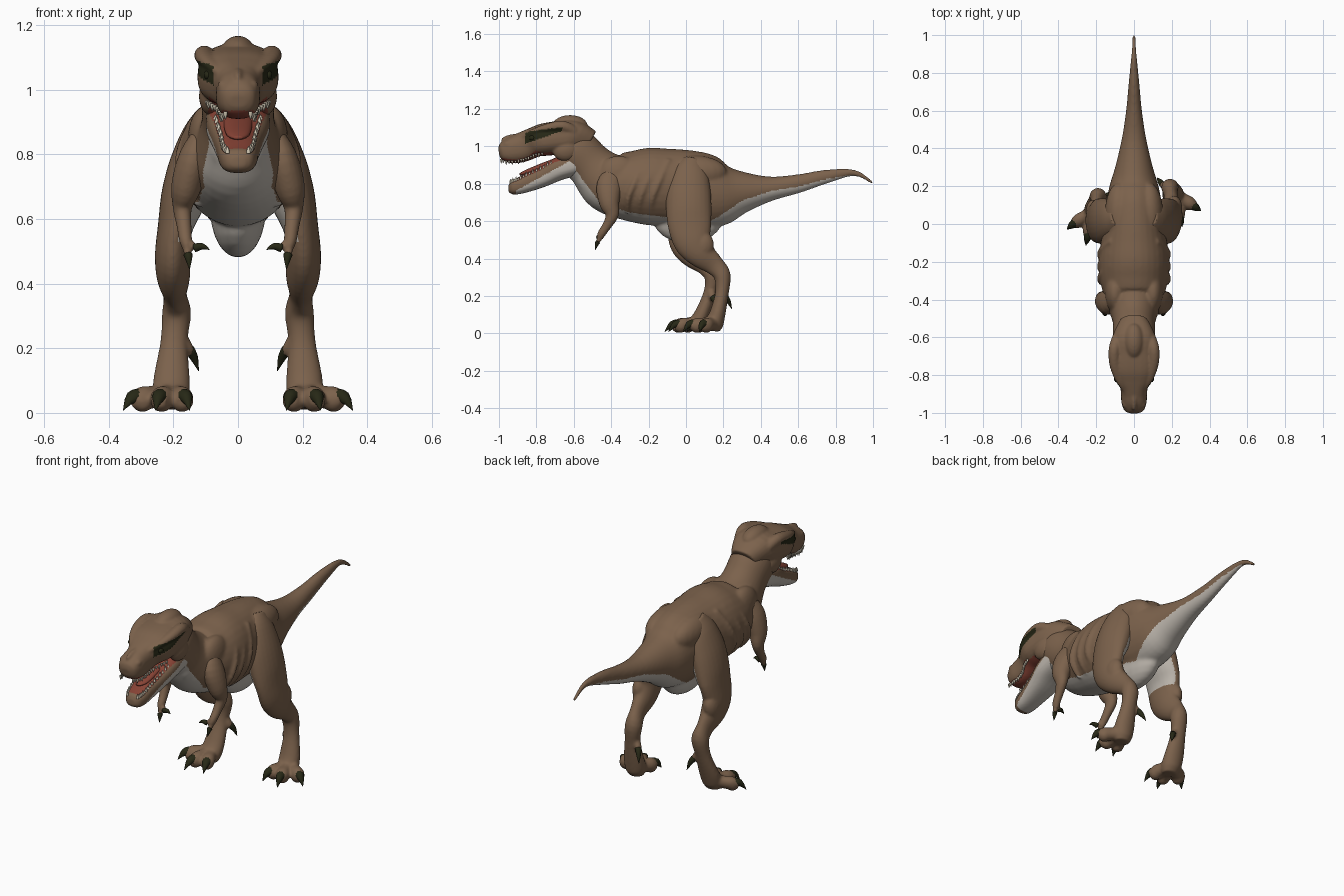
import bpy, bmesh, math
from mathutils import Vector, Matrix

old = bpy.data.objects.get("Cube")
if old:
    bpy.data.objects.remove(old, do_unlink=True)


def material(name, rgb, rough=0.7):
    m = bpy.data.materials.new(name)
    m.use_nodes = True
    m.diffuse_color = (*rgb, 1)
    shader = m.node_tree.nodes["Principled BSDF"]
    shader.inputs["Base Color"].default_value = (*rgb, 1)
    shader.inputs["Roughness"].default_value = rough
    return m


HIDE = material("brown hide", (.2, .122, .072))
PALE = material("pale belly", (.5, .46, .41))
CLAW = material("dark olive horn", (.02, .021, .008))
MOUTH = material("mouth red", (.24, .055, .035))
TOOTH = material("ivory tooth", (.62, .56, .44))


def spline(rows, t):
    """Smooth curve through rows of numbers, t from 0 to 1."""
    last = len(rows) - 1
    s = t * last
    i = min(int(s), last - 1)
    f = s - i
    near = [rows[max(0, min(last, i + k))] for k in (-1, 0, 1, 2)]
    return [.5 * (2*b + (c - a)*f + (2*a - 5*b + 4*c - d)*f*f + (3*b - a - 3*c + d)*f**3)
            for a, b, c, d in zip(*near)]


def tube(bm, rows, sides=20, steps=4, square=1.0):
    """Loft rings along rows of x, y, z, half width, half depth."""
    n = (len(rows) - 1) * steps
    pts = [spline(rows, k / n) for k in range(n + 1)]
    rings = []
    for k, p in enumerate(pts):
        tangent = (Vector(pts[min(n, k + 1)][:3]) - Vector(pts[max(0, k - 1)][:3])).normalized()
        ref = Vector((0, 1, 0)) if abs(tangent.x) > .8 else Vector((1, 0, 0))
        deep = tangent.cross(ref).normalized()
        wide = deep.cross(tangent)
        ring = []
        for j in range(sides):
            a = math.tau * j / sides
            c, s = math.cos(a), math.sin(a)
            c, s = (math.copysign(abs(q) ** square, q) for q in (c, s))
            ring.append(bm.verts.new(Vector(p[:3]) + wide * c * max(p[3], .001)
                                     + deep * s * max(p[4], .001)))
        rings.append(ring)
    for r, q in zip(rings, rings[1:]):
        for j in range(sides):
            bm.faces.new((r[j], r[j - 1], q[j - 1], q[j]))
    bm.faces.new(rings[0])
    bm.faces.new(rings[-1])


def ball(bm, centre, radii):
    bmesh.ops.create_uvsphere(bm, u_segments=20, v_segments=12, radius=1,
                              matrix=Matrix.Translation(centre) @ Matrix.Diagonal((*radii, 1)))


def spike(bm, base, tip, r, bow=0.0, sides=10):
    base, tip = Vector(base), Vector(tip)
    mid = (base + tip) / 2 + Vector((0, 0, bow))
    tube(bm, [(*base, r, r), (*mid, r * .75, r * .75), (*tip, .001, .001)], sides, 3)


def pose(bm, side, stride=0.0):
    """Move a +x part to its side; the stride carries the right foot forward."""
    for v in bm.verts:
        if side < 0:
            v.co.x *= -1
            v.co.y -= stride * max(0, 1 - v.co.z / .6)


def finish(name, bm, mats, rule=None, voxel=0.0, soften=6):
    bmesh.ops.recalc_face_normals(bm, faces=bm.faces)
    mesh = bpy.data.meshes.new(name)
    bm.to_mesh(mesh)
    bm.free()
    ob = bpy.data.objects.new(name, mesh)
    bpy.context.collection.objects.link(ob)
    if voxel:
        # fuse the overlapping masses into one soft skin
        fuse = ob.modifiers.new("fuse", 'REMESH')
        fuse.mode, fuse.voxel_size = 'VOXEL', voxel
        soft = ob.modifiers.new("soften", 'SMOOTH')
        soft.factor, soft.iterations = .5, soften
        graph = bpy.context.evaluated_depsgraph_get()
        ob.data = bpy.data.meshes.new_from_object(ob.evaluated_get(graph))
        ob.modifiers.clear()
    ob.data.materials.clear()
    for m in mats:
        ob.data.materials.append(m)
    for p in ob.data.polygons:
        p.use_smooth = True
        p.material_index = rule(p.center, p.normal) if rule else 0


# Body: tail, trunk and neck (y, z, half width, half height)
trunk = [(1, .803, .008, .008), (.9, .858, .014, .018), (.75, .838, .028, .037),
         (.6, .8, .042, .05), (.45, .773, .065, .066), (.3, .755, .1, .115),
         (.2, .745, .13, .17), (.1, .758, .148, .202), (0, .777, .16, .203),
         (-.1, .782, .176, .205), (-.2, .785, .187, .207), (-.3, .787, .18, .188),
         (-.4, .8, .152, .165), (-.46, .845, .128, .147), (-.52, .905, .112, .125),
         (-.6, .98, .112, .125), (-.67, 1.01, .09, .08)]
belly_line = [(-.72, .95), (-.62, .91), (-.55, .82), (-.46, .7), (-.3, .645), (-.1, .62),
              (.1, .58), (.2, .64), (.3, .71), (.45, .76), (.6, .785), (.75, .825), (.9, .85)]


def belly(c, n):
    for (a, za), (b, zb) in zip(belly_line, belly_line[1:]):
        if a <= c.y < b:
            return int(c.z < za + (zb - za) * (c.y - a) / (b - a))
    return 0


bm = bmesh.new()
tube(bm, [(0, *r) for r in trunk], sides=32)
ball(bm, (0, .01, .62), (.085, .19, .14))                # keel of the belly
for s in (1, -1):
    ball(bm, (s * .1, -.36, .85), (.055, .11, .1))       # shoulder blade
    ball(bm, (s * .08, .05, .86), (.075, .17, .09))      # hip
    ball(bm, (s * .05, -.52, .85), (.05, .07, .1))       # neck muscle
    for k in range(3):                                   # slanting flank folds
        y = -.27 + k * .065
        tube(bm, [(s * .12, y + .05, .93, .012, .012), (s * .176, y, .82, .014, .016),
                  (s * .176, y - .04, .72, .012, .014), (s * .12, y - .04, .64, .01, .01)])
finish("body", bm, [HIDE, PALE], belly, .008, 9)

# Skull with crest, brow horns and snout ridge
skull = [(0, -.52, 1.01, .075, .08), (0, -.6, 1.05, .115, .09), (0, -.68, 1.045, .124, .09),
         (0, -.76, 1.035, .124, .087), (0, -.81, 1.022, .106, .08), (0, -.85, 1.005, .078, .08),
         (0, -.89, .99, .069, .078), (0, -.94, .978, .067, .07), (0, -.985, .968, .052, .048),
         (0, -1, .965, .025, .02)]


def face_paint(c, n):
    if n.z < -.6 and c.y < -.66 and abs(c.x) < .09:
        return 1
    # eye socket, tall in front and narrowing behind
    reach = c.y + .86
    socket = abs(c.z - 1.045 - reach * .24) < .032 - reach * .11
    return 2 if socket and 0 < reach < .2 and abs(c.x) > .05 and n.z < .65 else 0


bm = bmesh.new()
tube(bm, skull, sides=28, square=.8)
ball(bm, (0, -.62, 1.11), (.055, .095, .057))
ball(bm, (0, -.87, 1.035), (.024, .12, .035))
for s in (1, -1):
    tube(bm, [(s * .085, -.6, 1.08, .03, .03), (s * .104, -.66, 1.107, .03, .03),
              (s * .103, -.74, 1.098, .028, .024), (s * .08, -.82, 1.075, .022, .016),
              (s * .045, -.88, 1.045, .015, .014)])      # horn and brow ridge
    ball(bm, (s * .083, -.645, .98), (.038, .07, .06))
    ball(bm, (s * .042, -.95, 1.01), (.022, .028, .022))
finish("head", bm, [HIDE, MOUTH, CLAW], face_paint, .006)

# Lower jaw
jaw = [(0, -.58, .915, .1, .07), (0, -.68, .88, .098, .062), (0, -.76, .84, .08, .055),
       (0, -.84, .808, .066, .05), (0, -.9, .785, .058, .042), (0, -.935, .778, .045, .034),
       (0, -.95, .778, .02, .015)]


def jaw_paint(c, n):
    if n.z > .6 and c.y > -.925:
        return 1
    return 2 if c.z < .768 + (c.y + .9) * .55 and c.y > -.91 else 0


bm = bmesh.new()
tube(bm, jaw, sides=28, square=.75)
finish("lower_jaw", bm, [HIDE, MOUTH, PALE], jaw_paint, .006)

bm = bmesh.new()
tube(bm, [(0, -.66, .93, .05, .02), (0, -.76, .895, .045, .018),
          (0, -.85, .862, .036, .014), (0, -.89, .85, .012, .005)])
finish("tongue", bm, [MOUTH])

# Teeth follow the lips of both jaws
for name, rows, first, last, way in (("upper_teeth", skull, .35, .9, -1),
                                     ("lower_teeth", jaw, .25, .86, 1)):
    bm = bmesh.new()
    count = 16
    for k in range(count):
        x, y, z, w, h = spline(rows, first + (last - first) * k / (count - 1))
        size = .018 + .006 * (k % 2)
        for s in (1, -1):
            root = Vector((s * w * .78, y, z + way * h * .78))
            spike(bm, root, root + Vector((0, 0, way * size)), .007, 0, 6)
    finish(name, bm, [TOOTH])

# Eyes
bm = bmesh.new()
for s in (1, -1):
    ball(bm, (s * .092, -.82, 1.045), (.014, .018, .015))
finish("eyes", bm, [CLAW])

# Legs, toes and claws
leg = [(.09, .04, .93, .035, .05), (.115, .025, .86, .058, .095), (.143, .015, .76, .072, .118),
       (.17, .015, .66, .07, .122), (.195, .02, .57, .054, .115), (.203, .035, .49, .054, .1),
       (.2, .08, .425, .052, .078), (.195, .15, .365, .036, .055), (.19, .193, .31, .045, .046),
       (.198, .193, .22, .042, .036), (.205, .17, .11, .056, .042), (.207, .15, .05, .056, .05),
       (.207, .145, .012, .042, .035)]
toe_tips = [(.355, .07), (.255, -.015), (.15, .005)]
heel = Vector((.207, .165, .055))

for side, word in ((1, "left"), (-1, "right")):
    def thigh_paint(c, n):
        return int(.53 < c.z < .72 and n.x * side < -.4)

    bm, claws = bmesh.new(), bmesh.new()
    tube(bm, leg, sides=24)
    ball(bm, (.213, .09, .47), (.042, .06, .075))        # calf
    for x, y in toe_tips:
        tip = Vector((x, y, .008))
        at = lambda f, z: (*(heel.lerp(tip, f).xy), z)
        tube(bm, [(*at(0, .06), .035, .04), (*at(.35, .05), .033, .035),
                  (*at(.6, .045), .036, .037), (*at(.8, .04), .022, .024)])
        ball(bm, at(.6, .04), (.036, .036, .038))
        spike(claws, at(.66, .05), tip, .026, .018)
    tube(bm, [(.18, .19, .24, .02, .02), (.155, .205, .2, .018, .02), (.145, .215, .18, .012, .012)])
    spike(claws, (.15, .21, .195), (.122, .245, .13), .017, .008)
    pose(bm, side, .1)
    pose(claws, side, .1)
    finish(f"{word}_leg", bm, [HIDE, PALE], thigh_paint, .007)
    finish(f"{word}_foot_claws", claws, [CLAW])

    # Arm with two clawed fingers
    bm, claws = bmesh.new(), bmesh.new()
    tube(bm, [(.1, -.37, .87, .03, .05), (.135, -.41, .79, .048, .068), (.16, -.41, .7, .047, .055),
              (.172, -.395, .635, .03, .036), (.167, -.42, .58, .023, .025),
              (.162, -.45, .535, .02, .022), (.158, -.46, .51, .014, .018)])
    for knuckle, tip in (((.135, -.465, .51), (.088, -.475, .505)),
                         ((.155, -.47, .49), (.15, -.485, .445))):
        tube(bm, [(.162, -.45, .535, .015, .016), (*knuckle, .012, .012)])
        spike(claws, knuckle, tip, .014, .008)
    pose(bm, side)
    pose(claws, side)
    finish(f"{word}_arm", bm, [HIDE], None, .005)
    finish(f"{word}_hand_claws", claws, [CLAW])
